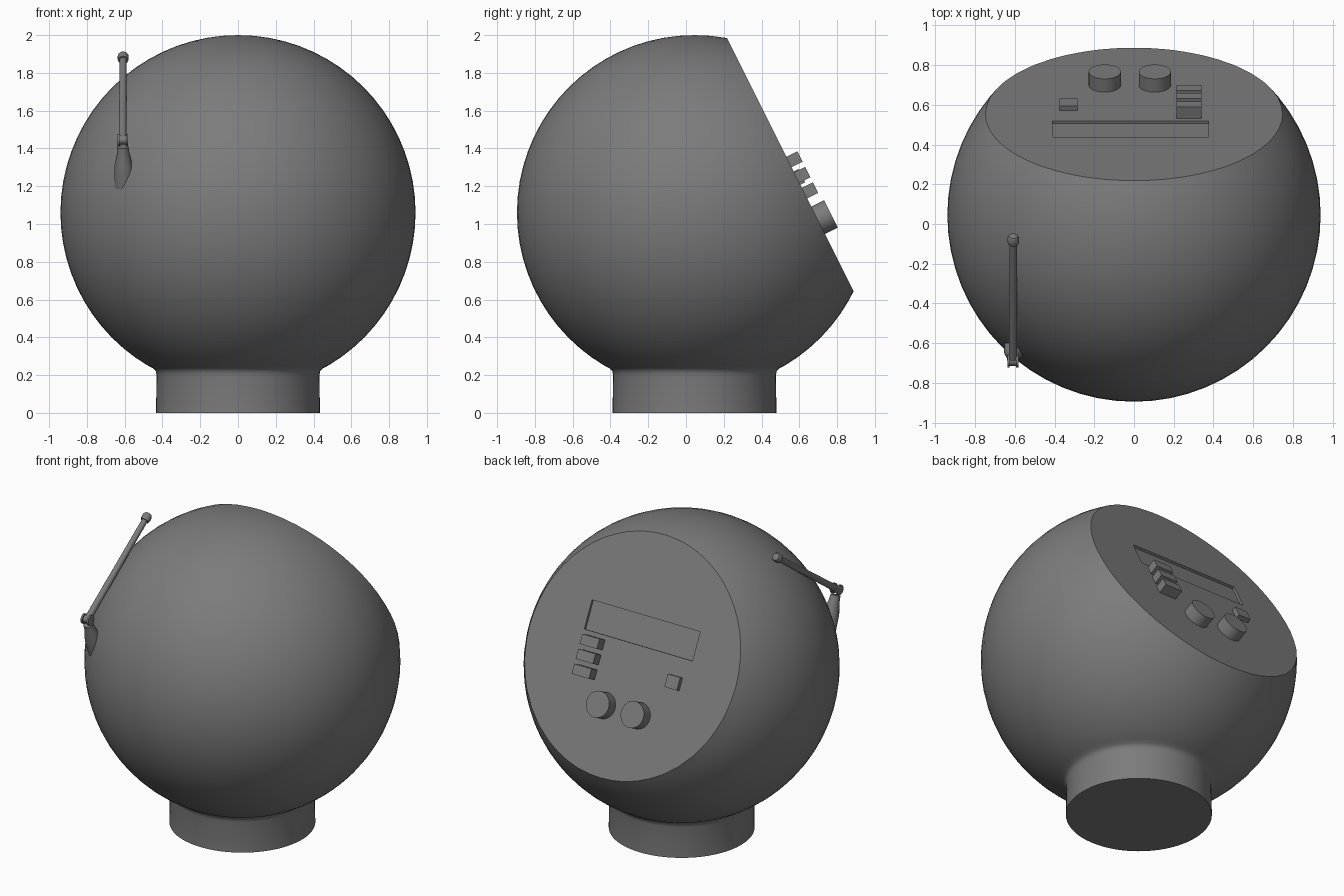
import bpy, bmesh
from math import sin, cos, pi, radians, asin
from mathutils import Matrix, Vector

if "Cube" in bpy.data.objects:
    bpy.data.objects.remove(bpy.data.objects["Cube"])

grey = bpy.data.materials.new("mid grey")
grey.use_nodes = True
tone = (0.2, 0.2, 0.2, 1)
grey.diffuse_color = tone
grey.node_tree.nodes["Principled BSDF"].inputs["Base Color"].default_value = tone


def finish(name, bm, matrix=None, smooth=True):
    """Turn a bmesh into a named, shaded object."""
    bmesh.ops.recalc_face_normals(bm, faces=bm.faces)
    mesh = bpy.data.meshes.new(name)
    bm.to_mesh(mesh)
    bm.free()
    mesh.materials.append(grey)
    obj = bpy.data.objects.new(name, mesh)
    bpy.context.collection.objects.link(obj)
    if matrix:
        mesh.transform(matrix)
    if smooth:
        shade(obj)
    return obj


def shade(obj):
    bpy.ops.object.select_all(action="DESELECT")
    obj.select_set(True)
    bpy.context.view_layer.objects.active = obj
    bpy.ops.object.shade_smooth_by_angle(angle=radians(35))


def lathe(profile, segments):
    """Spin (radius, height) points about z; zero radius closes an end."""
    bm = bmesh.new()
    verts = [bm.verts.new((r, 0, z)) for r, z in profile]
    edges = [bm.edges.new(pair) for pair in zip(verts, verts[1:])]
    bmesh.ops.spin(bm, geom=verts + edges, cent=(0, 0, 0), axis=(0, 0, 1),
                   angle=2 * pi, steps=segments)
    bmesh.ops.remove_doubles(bm, verts=bm.verts, dist=0.0001)
    return bm


def along(start, end):
    """Matrix placing local z along a line, and the line's length."""
    start, axis = Vector(start), Vector(end) - Vector(start)
    turn = axis.to_track_quat("Z", "Y").to_matrix().to_4x4()
    return Matrix.Translation(start) @ turn, axis.length


def box(name, x, v, depth, size, smooth=False):
    """Box on the control panel, from depth[0] to depth[1] along its normal."""
    bm = bmesh.new()
    bmesh.ops.create_cube(bm, size=1)
    low, high = depth
    bmesh.ops.scale(bm, vec=(size[0], size[1], high - low), verts=bm.verts)
    bmesh.ops.translate(bm, vec=(-x, v, (low + high) / 2), verts=bm.verts)
    return finish(name, bm, panel, smooth)


# Panel frame: local x points to -x, local y up the slope, local z outward
normal = Vector((0, 0.894, 0.447)).normalized()
slope = Vector((0, -0.447, 0.894)).normalized()
panel_centre = Vector((0, 0.5525, 1.315))
panel = Matrix.Translation(panel_centre) @ Matrix(
    ((-1, 0, 0), slope, normal)).transposed().to_4x4()

# Ball body with its round foot, sliced by the sloping panel
R, CZ, CY = 0.94, 1.06, 0.045
start = asin(0.475 / R)
rings = 30
profile = [(0, 0), (0.434, 0), (0.431, 0.2), (0.435, 0.221), (0.449, 0.236)]
profile += [(R * sin(a), CZ - R * cos(a)) for a in
            (start + (pi - start) * i / rings for i in range(rings))]
profile.append((0, CZ + R))
bm = lathe(profile, 64)
bmesh.ops.translate(bm, vec=(0, CY, 0), verts=bm.verts)
cut = bmesh.ops.bisect_plane(bm, geom=bm.verts[:] + bm.edges[:] + bm.faces[:],
                             plane_co=panel_centre, plane_no=normal, clear_outer=True)
rim = [e for e in cut["geom_cut"] if isinstance(e, bmesh.types.BMEdge)]
bmesh.ops.edgeloop_fill(bm, edges=rim)
body = finish("ball_body", bm, smooth=False)

# Shallow display recess cut into the panel
cutter = box("display_cutter", -0.018, 0.163, (-0.016, 0.1), (0.785, 0.18))
cutter.hide_render = True
recess = body.modifiers.new("display_recess", "BOOLEAN")
recess.operation, recess.solver, recess.object = "DIFFERENCE", "EXACT", cutter
bpy.context.view_layer.objects.active = body
bpy.ops.object.modifier_apply(modifier=recess.name)
bpy.data.objects.remove(cutter)
shade(body)

# Panel buttons
for i in range(3):
    box(f"button_{i + 1}", 0.277, 0.015 - 0.092 * i, (-0.01, 0.065), (0.125, 0.062))
box("small_switch", -0.33, -0.08, (-0.01, 0.028), (0.09, 0.08))

# Two round knobs
for name, x in (("knob_right", -0.147), ("knob_left", 0.105)):
    bm = lathe([(0, -0.01), (0.081, -0.01), (0.081, 0.075), (0, 0.075)], 32)
    finish(name, bm, panel @ Matrix.Translation((-x, -0.33, 0)))

# Aerial socket growing out of the ball
pivot, tip = Vector((-0.61, -0.69, 1.445)), Vector((-0.608, -0.075, 1.885))
place, length = along((-0.6, -0.6, 1.2), (-0.61, -0.68, 1.41))
bm = lathe([(0, 0), (0.055, 0), (0.05, length * 0.5), (0.034, length * 0.8),
            (0.03, length), (0, length)], 24)
finish("aerial_socket", bm, place)

# Hinge cheeks either side of the rod, and the hinge pin
for name, side in (("hinge_cheek_left", 1), ("hinge_cheek_right", -1)):
    base = pivot + Vector((side * 0.016, 0, 0))
    place, length = along(base, base + Vector((side * 0.012, 0, 0)))
    bm = lathe([(0, 0), (0.032, 0), (0.032, length), (0, length)], 20)
    finish(name, bm, place)
place, length = along(pivot - Vector((0.02, 0, 0)), pivot + Vector((0.02, 0, 0)))
finish("hinge_pin", lathe([(0, 0), (0.024, 0), (0.024, length), (0, length)], 20), place)

# Aerial rod with a rounded cap
place, length = along(pivot, tip)
bm = lathe([(0, 0), (0.021, 0), (0.018, length), (0, length)], 20)
finish("aerial_rod", bm, place)
bm = lathe([(0, length - 0.03), (0.026, length - 0.03), (0.029, length - 0.02),
            (0.029, length + 0.005), (0.022, length + 0.018), (0, length + 0.023)], 20)
finish("aerial_cap", bm, place)
